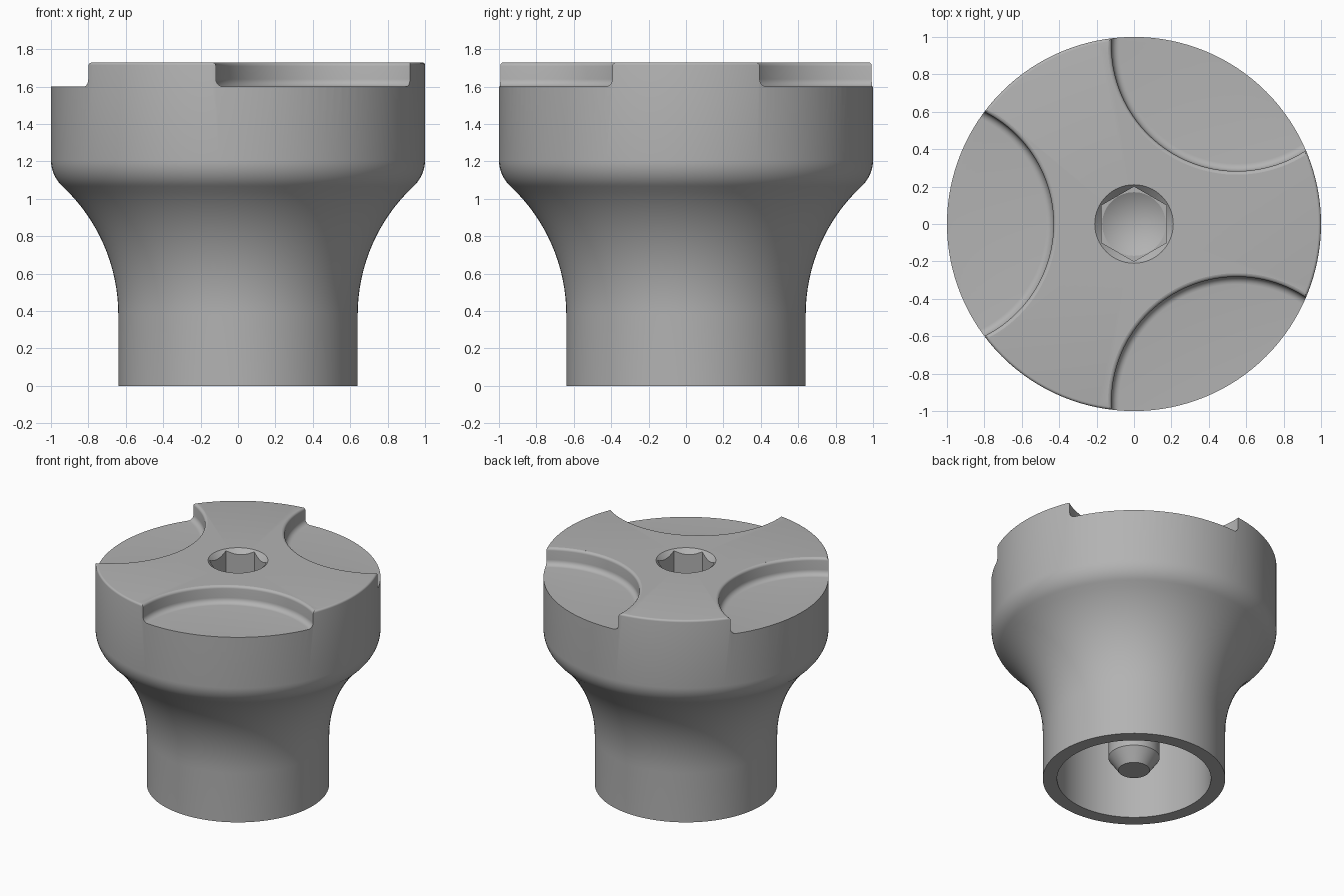
import bpy, bmesh
from math import pi, sin, cos, radians
from mathutils import Matrix, Vector

cube = bpy.data.objects.get("Cube")
if cube:
    bpy.data.objects.remove(cube, do_unlink=True)

grey = bpy.data.materials.new("grey_plastic")
grey.use_nodes = True
colour = (0.45, 0.45, 0.45, 1)
grey.diffuse_color = colour
grey.node_tree.nodes["Principled BSDF"].inputs["Base Color"].default_value = colour


def arc(cx, cz, r, start, end, n):
    """Points of an arc in the profile plane, angles in degrees."""
    angles = [radians(start + (end - start) * i / n) for i in range(n + 1)]
    return [(cx + r * cos(a), cz + r * sin(a)) for a in angles]


def lathe(name, profile, segments, turn=0.0, centre=(0, 0)):
    """Solid of revolution; the profile starts and ends on the axis."""
    bm = bmesh.new()
    verts = [bm.verts.new((r, 0, z)) for r, z in profile]
    edges = [bm.edges.new(pair) for pair in zip(verts, verts[1:])]
    bmesh.ops.spin(bm, geom=verts + edges, cent=(0, 0, 0), axis=(0, 0, 1),
                   angle=2 * pi, steps=segments, use_merge=True)
    bmesh.ops.remove_doubles(bm, verts=bm.verts, dist=1e-5)
    bmesh.ops.recalc_face_normals(bm, faces=bm.faces)
    bm.transform(Matrix.Translation(Vector((*centre, 0))) @ Matrix.Rotation(turn, 4, "Z"))
    mesh = bpy.data.meshes.new(name)
    bm.to_mesh(mesh)
    bm.free()
    mesh.materials.append(grey)
    obj = bpy.data.objects.new(name, mesh)
    bpy.context.collection.objects.link(obj)
    return obj


def activate(obj):
    bpy.ops.object.select_all(action="DESELECT")
    obj.select_set(True)
    bpy.context.view_layer.objects.active = obj


def cut(obj, cutter):
    mod = obj.modifiers.new("cut", "BOOLEAN")
    mod.operation = "DIFFERENCE"
    mod.solver = "EXACT"
    mod.object = cutter
    activate(obj)
    bpy.ops.object.modifier_apply(modifier=mod.name)
    bpy.data.objects.remove(cutter, do_unlink=True)


TOP, FLOOR, CEILING = 1.73, 1.6, 1.0

# Flared knob body with a hollow neck
body_profile = [(0, CEILING), (0.54, CEILING), (0.54, 0), (0.64, 0)]
body_profile += arc(1.58, 0.38, 0.94, 180, 133, 16)
body_profile += arc(0.81, 1.207, 0.19, -43, 0, 8)
body_profile += arc(0.985, TOP - 0.015, 0.015, 0, 90, 4)
body_profile += [(0, TOP)]
body = lathe("knob_body", body_profile, 128)

# Three scalloped finger recesses with rounded floor and lip
recess_profile = [(0, FLOOR)]
recess_profile += arc(0.63, FLOOR + 0.04, 0.04, -90, 0, 6)
recess_profile += arc(0.69, TOP - 0.02, 0.02, 180, 92, 4)
recess_profile += [(0.69, TOP + 0.1), (0, TOP + 0.1)]
for i in range(3):
    a = radians(60 + 120 * i)
    cut(body, lathe("recess_cutter", recess_profile, 128, a, (1.1 * cos(a), 1.1 * sin(a))))

# Hexagonal socket with countersunk mouth and drill point
cut(body, lathe("hex_cutter", [(0, 1.45), (0.2, 1.45), (0.2, 1.9), (0, 1.9)], 6, pi / 6))
cut(body, lathe("drill_cutter", [(0, 1.35), (0.17, 1.45), (0.17, 1.69), (0.21, TOP),
                                 (0.21, 1.9), (0, 1.9)], 64))

# Pin hanging inside the hollow neck
pin = lathe("centre_pin", [(0, 0.07), (0.11, 0.07), (0.18, 0.17),
                           (0.18, CEILING + 0.05), (0, CEILING + 0.05)], 64)

for obj in (body, pin):
    activate(obj)
    bpy.ops.object.shade_smooth_by_angle(angle=radians(30))
